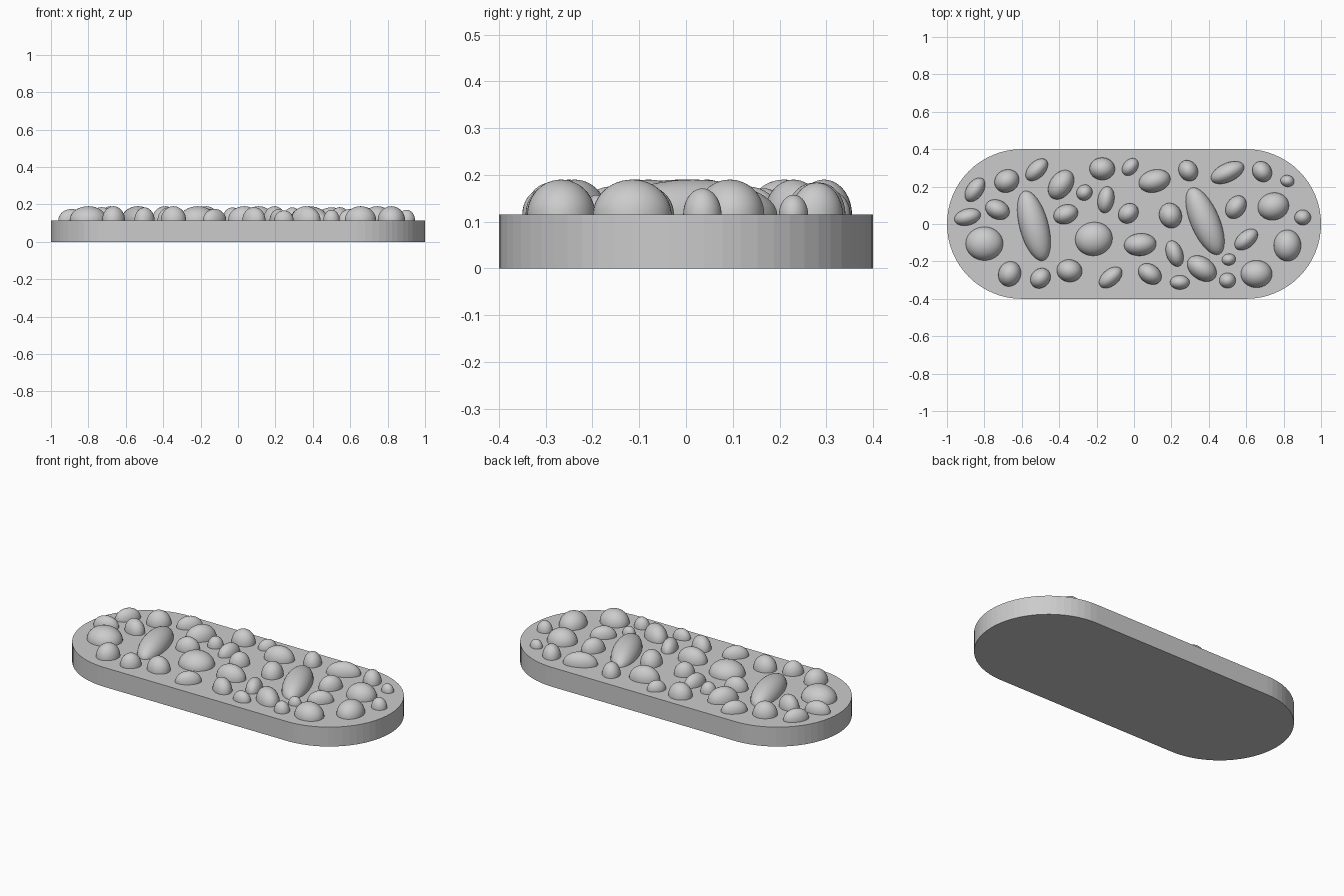
import bpy
import bmesh
from math import cos, sin, pi, radians
from mathutils import Matrix

default_cube = bpy.data.objects.get("Cube")
if default_cube:
    bpy.data.objects.remove(default_cube, do_unlink=True)

BASE_TOP = 0.115
END_RADIUS = 0.4
END_CENTRE = 0.6
ARC_STEPS = 32
MAX_RISE = 0.075

# One stone grey for everything
grey = bpy.data.materials.new("stone_grey")
grey.use_nodes = True
stone_colour = (0.6, 0.6, 0.6, 1.0)
grey.diffuse_color = stone_colour
grey.node_tree.nodes["Principled BSDF"].inputs["Base Color"].default_value = stone_colour


def make_object(name, bm):
    """Turn a bmesh into a linked object with the stone material."""
    mesh = bpy.data.meshes.new(name)
    bm.to_mesh(mesh)
    bm.free()
    mesh.materials.append(grey)
    obj = bpy.data.objects.new(name, mesh)
    bpy.context.collection.objects.link(obj)
    return obj


def build_base():
    """Slab with two half-round ends."""
    bm = bmesh.new()
    outline = []
    for side in (1, -1):
        for step in range(ARC_STEPS + 1):
            angle = -pi / 2 + pi * step / ARC_STEPS
            x = side * (END_CENTRE + END_RADIUS * cos(angle))
            y = side * END_RADIUS * sin(angle)
            outline.append(bm.verts.new((x, y, 0)))
    bottom = bm.faces.new(outline)
    extruded = bmesh.ops.extrude_face_region(bm, geom=[bottom])
    top_verts = [v for v in extruded["geom"] if isinstance(v, bmesh.types.BMVert)]
    bmesh.ops.translate(bm, verts=top_verts, vec=(0, 0, BASE_TOP))
    bmesh.ops.recalc_face_normals(bm, faces=bm.faces)
    return make_object("base", bm)


def build_stone(name, x, y, turn, half_length, half_width):
    """Half ellipsoid dome resting on the slab."""
    bm = bmesh.new()
    bmesh.ops.create_uvsphere(bm, u_segments=32, v_segments=24, radius=1)
    below = [v for v in bm.verts if v.co.z < -0.01]
    bmesh.ops.delete(bm, geom=below, context="VERTS")
    rise = min(MAX_RISE, half_width * 1.37)
    bm.transform(Matrix.Rotation(radians(turn), 4, "Z")
                 @ Matrix.Diagonal((half_length, half_width, rise, 1)))
    for face in bm.faces:
        face.smooth = True
    stone = make_object(name, bm)
    stone.location = (x / 100, y / 100, BASE_TOP)


# Stones by shape: half length, half width, then x, y (hundredths) and turn
stones = {
    "long_stone": (0.193, 0.077, [(-53.5, -1, 105), (38, 1.5, 113)]),
    "boulder": (0.1, 0.09, [(-80, -10.5, 0), (-21.5, -8, 10)]),
    "cobble": (0.084, 0.073, [(74.5, 9.4, 15), (82, -11.5, 90), (65.5, -26.7, 0)]),
    "egg_stone": (0.086, 0.06, [(-39, 21, 55), (11, 23, 15), (3.3, -11, 5),
                                (36.3, -23.8, 145)]),
    "bean_stone": (0.095, 0.05, [(50, 27.5, 25)]),
    "round_pebble": (0.068, 0.06, [(-68, 23, 30), (-17, 29.5, 0), (-34.5, -25, 170),
                                   (-66.5, -26.7, 70), (19.5, 4.5, 110)]),
    "oval_pebble": (0.067, 0.051, [(-73, 7.7, 155), (-36.5, 5.2, 20), (54.5, 9, 55),
                                   (8.5, -26.7, 145)]),
    "stub_pebble": (0.058, 0.05, [(29, 28.5, 120), (68.5, 28, 125), (-3, 5.7, 45),
                                  (-50, -29, 45)]),
    "slim_pebble": (0.072, 0.044, [(-85, 18.3, 55), (-52, 29, 45), (-15, 13, 80),
                                   (60, -8.3, 40), (21.7, -15.8, 110),
                                   (-12.5, -28.6, 40), (-89, 3.7, 15)]),
    "small_pebble": (0.044, 0.041, [(-26.5, 16.8, 45), (90.2, 3.5, 0), (50, -30.2, 0)]),
    "seed_pebble": (0.052, 0.038, [(-2, 30.5, 50), (24.5, -31.2, 0)]),
    "tiny_pebble": (0.037, 0.031, [(82, 23, -10), (50.7, -19, 10)]),
}

build_base()
for shape, (half_length, half_width, places) in stones.items():
    for number, (x, y, turn) in enumerate(places, start=1):
        build_stone(f"{shape}_{number}", x, y, turn, half_length, half_width)
